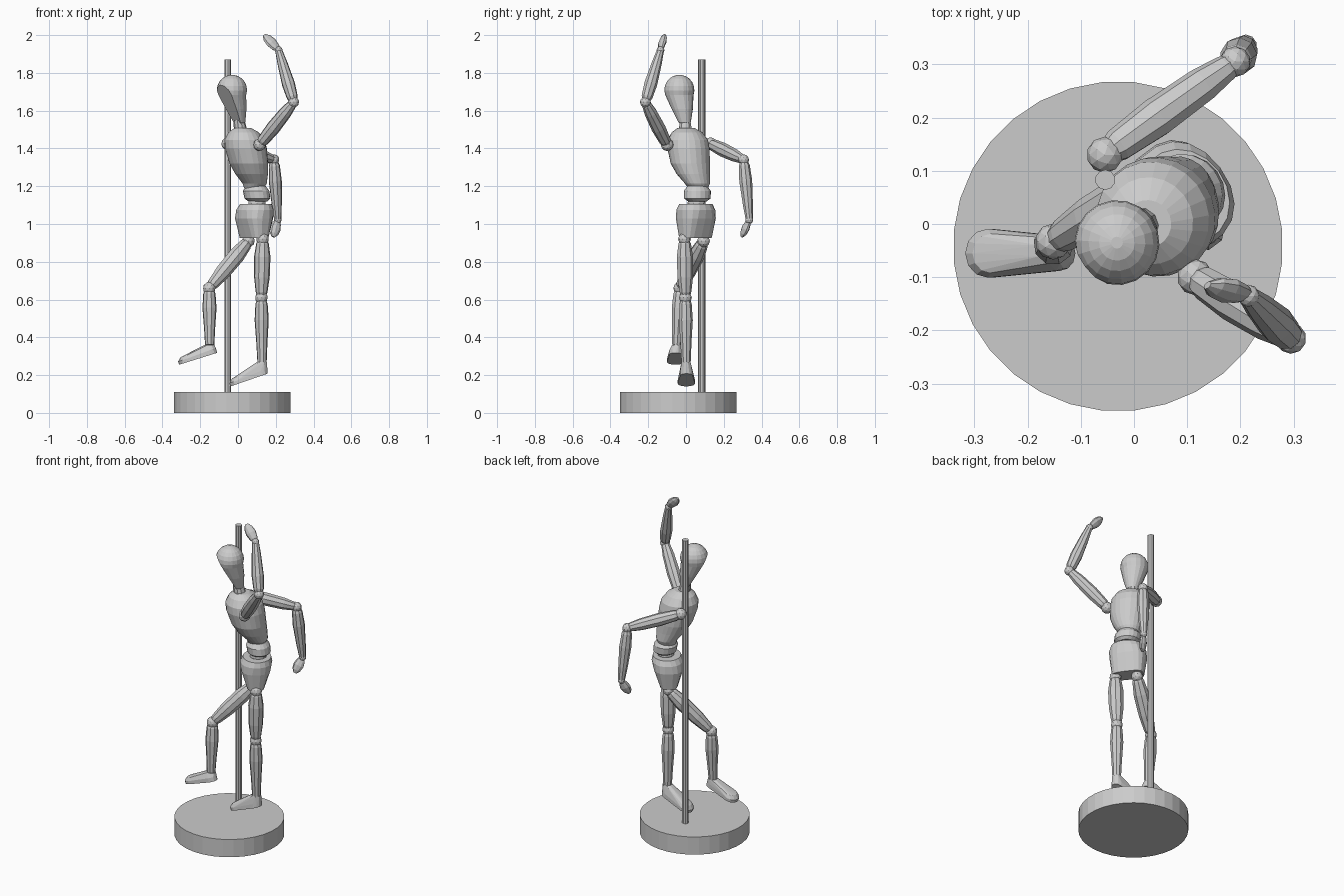
import bpy, bmesh, math
from mathutils import Vector as V

if "Cube" in bpy.data.objects:
    bpy.data.objects.remove(bpy.data.objects["Cube"])

SIDE = V((0.6, -0.8, 0))     # figure's left
FACE = V((-0.8, -0.6, 0))    # direction the figure faces


def finish(name, bm):
    bmesh.ops.recalc_face_normals(bm, faces=bm.faces)
    me = bpy.data.meshes.new(name)
    bm.to_mesh(me)
    bm.free()
    ob = bpy.data.objects.new(name, me)
    bpy.context.collection.objects.link(ob)
    return ob


def ring(c, u, v, a, b, sides, p=1.0):
    """Superellipse ring; p below 1 makes it boxier."""
    pts = []
    for i in range(sides):
        t = 2 * math.pi * (i + 0.5) / sides
        cs, sn = math.cos(t), math.sin(t)
        pts.append(c + u * math.copysign(a * abs(cs) ** p, cs)
                   + v * math.copysign(b * abs(sn) ** p, sn))
    return pts


def loft(rings):
    bm = bmesh.new()
    rows = [[bm.verts.new(p) for p in r] for r in rings]
    n = len(rows[0])
    for lo, hi in zip(rows, rows[1:]):
        for i in range(n):
            j = (i + 1) % n
            bm.faces.new((lo[i], lo[j], hi[j], hi[i]))
    bm.faces.new(rows[0])
    bm.faces.new(rows[-1])
    return bm


def body(name, rows, sides=18):
    """Stack of horizontal rings: x, y, z, half width, half depth, boxiness."""
    finish(name, loft([ring(V((x, y, z)), SIDE, FACE, a, b, sides, p)
                       for x, y, z, a, b, p in rows]))


def limb(name, a, b, prof, wide=None, flat=1.0, sides=9):
    """Tapered segment from a to b; prof is (fraction, radius)."""
    a, b = V(a), V(b)
    d = (b - a).normalized()
    u = (wide or SIDE).cross(d).normalized()
    v = d.cross(u)
    finish(name, loft([ring(a.lerp(b, t), v, u, r, r * flat, sides) for t, r in prof]))


def ball(name, c, r):
    bm = bmesh.new()
    bmesh.ops.create_icosphere(bm, subdivisions=2, radius=r)
    bmesh.ops.translate(bm, verts=bm.verts, vec=V(c))
    finish(name, bm)


def cylinder(name, x, y, z0, z1, r, sides):
    finish(name, loft([ring(V((x, y, z)), V((1, 0, 0)), V((0, 1, 0)), r, r, sides)
                       for z in (z0, z1)]))


def foot(name, ankle, heel, toe):
    """Wedge foot: hull of the ankle ring, sole outline and toe cap."""
    ankle, heel, toe = V(ankle), V(heel), V(toe)
    d = (toe - heel).normalized()
    w = V((0, 0, 1)).cross(d).normalized()
    up = d.cross(w)
    pts = ring(ankle, V((1, 0, 0)), V((0, 1, 0)), 0.028, 0.026, 8)
    for i in range(7):
        t = math.pi * (i / 6 - 0.5)
        h = heel + d * (0.03 - 0.03 * math.cos(t)) + w * 0.033 * math.sin(t)
        f = toe + d * (-0.045 + 0.045 * math.cos(t)) + w * 0.046 * math.sin(t)
        pts += [h, h + up * 0.025, f, f + up * 0.018,
                f - d * 0.02 + (toe - f) * 0.2 + up * 0.036]
    bm = bmesh.new()
    vs = [bm.verts.new(p) for p in pts]
    res = bmesh.ops.convex_hull(bm, input=vs)
    junk = [g for g in res["geom_interior"] + res["geom_unused"]
            if isinstance(g, bmesh.types.BMVert)]
    bmesh.ops.delete(bm, geom=list(set(junk)), context='VERTS')
    finish(name, bm)


# Stand: round base and pole
cylinder("base", -0.03, -0.042, 0, 0.11, 0.31, 32)
cylinder("pole", -0.054, 0.083, 0.10, 1.87, 0.019, 10)

# Pelvis, belly, chest and neck
body("pelvis", [(0.085, 0.05, 0.925, 0.09, 0.05, 0.6),
                (0.085, 0.052, 1.03, 0.105, 0.085, 0.75),
                (0.09, 0.052, 1.075, 0.105, 0.09, 0.9),
                (0.095, 0.052, 1.105, 0.093, 0.08, 1)])
ball("lower_waist_ball", (0.1, 0.055, 1.11), 0.048)
body("belly", [(0.105, 0.06, 1.12, 0.05, 0.05, 1), (0.103, 0.06, 1.135, 0.073, 0.066, 1),
               (0.096, 0.06, 1.175, 0.074, 0.068, 1), (0.095, 0.06, 1.2, 0.055, 0.05, 1)])
body("chest", [(0.085, 0.065, 1.185, 0.05, 0.05, 1), (0.088, 0.06, 1.215, 0.07, 0.062, 1),
               (0.072, 0.038, 1.265, 0.09, 0.085, 1), (0.057, 0.023, 1.32, 0.107, 0.1, 1),
               (0.042, 0.013, 1.4, 0.113, 0.11, 1), (0.035, 0.01, 1.445, 0.108, 0.105, 1),
               (0.03, 0.006, 1.485, 0.083, 0.08, 1), (0.025, 0.0, 1.508, 0.045, 0.045, 1)], 22)
body("neck", [(0.015, -0.003, 1.49, 0.036, 0.036, 1), (0.005, -0.005, 1.55, 0.03, 0.03, 1)], 10)

# Egg-shaped head with the face sliced flat
rows = [(0.006, -0.006, 1.525, 0.024), (0.005, -0.008, 1.54, 0.034), (-0.012, -0.02, 1.61, 0.057)]
for i in range(7):
    t = math.radians(-20 + i * 17)
    rows.append((-0.032, -0.035, 1.71 + 0.08 * math.sin(t), 0.08 * math.cos(t)))
bm = loft([ring(V((x, y, z)), SIDE, FACE, r, r, 18) for x, y, z, r in rows])
cut = V((-0.032, -0.035, 1.735)) + FACE * 0.075
bmesh.ops.bisect_plane(bm, geom=bm.verts[:] + bm.edges[:] + bm.faces[:], plane_co=cut,
                       plane_no=FACE * 0.2 - V((0, 0, 0.11)), clear_outer=True)
bmesh.ops.holes_fill(bm, edges=[e for e in bm.edges if e.is_boundary], sides=0)
finish("head", bm)

# Arms: shoulder, elbow, wrist, fingertip
UPPER = [(0, 0.02), (0.1, 0.032), (0.4, 0.038), (0.75, 0.034), (0.93, 0.026), (1, 0.018)]
FORE = [(0, 0.018), (0.1, 0.03), (0.35, 0.035), (0.75, 0.027), (1, 0.019)]
HAND = [(0, 0.014), (0.2, 0.024), (0.5, 0.031), (0.8, 0.025), (1, 0.01)]
arms = {
    "left": [(0.115, -0.1, 1.42), (0.295, -0.215, 1.645), (0.215, -0.135, 1.92), (0.138, -0.115, 2.0)],
    "right": [(-0.055, 0.13, 1.425), (0.19, 0.305, 1.34), (0.21, 0.335, 1.02), (0.185, 0.295, 0.932)],
}
for side, (s, e, w, t) in arms.items():
    ball(side + "_shoulder_ball", s, 0.034)
    limb(side + "_upper_arm", s, e, UPPER)
    ball(side + "_elbow_ball", e, 0.029)
    limb(side + "_forearm", e, w, FORE)
    ball(side + "_wrist_ball", w, 0.021)
    limb(side + "_hand", w, t, HAND, wide=V((0.8, 0.6, 0.6)), flat=0.6)

# Legs: hip, knee, ankle, heel, toe
THIGH = [(0, 0.022), (0.08, 0.034), (0.3, 0.044), (0.65, 0.042), (0.9, 0.032), (1, 0.022)]
SHIN = [(0, 0.022), (0.1, 0.033), (0.35, 0.038), (0.7, 0.03), (1, 0.025)]
legs = {
    "left": [(0.13, -0.008, 0.92), (0.124, -0.003, 0.61), (0.127, 0.0, 0.27),
             (0.157, 0.002, 0.208), (-0.04, 0.002, 0.14)],
    "right": [(0.055, 0.093, 0.91), (-0.152, -0.033, 0.66), (-0.15, -0.05, 0.36),
              (-0.11, -0.055, 0.318), (-0.312, -0.055, 0.255)],
}
for side, (h, k, a, heel, toe) in legs.items():
    ball(side + "_hip_ball", h, 0.034)
    limb(side + "_thigh", h, k, THIGH)
    ball(side + "_knee_ball", k, 0.034)
    limb(side + "_shin", k, a, SHIN)
    foot(side + "_foot", a, heel, toe)
